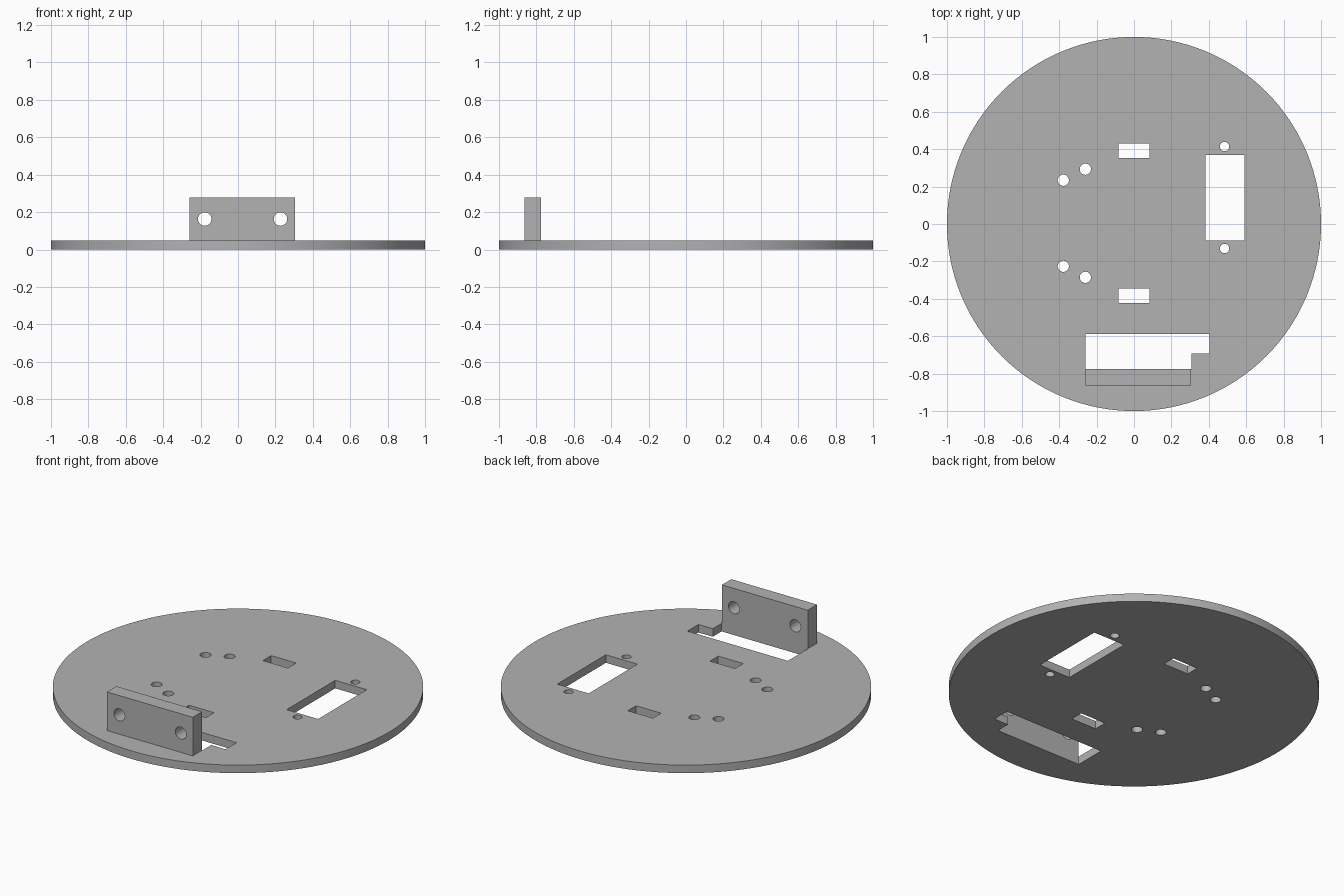
import bpy, bmesh
from math import cos, sin, tau, radians
from mathutils import Matrix

if "Cube" in bpy.data.objects:
    bpy.data.objects.remove(bpy.data.objects["Cube"])

THICK = 0.048

grey = bpy.data.materials.new("plain_grey")
grey.use_nodes = True
grey.diffuse_color = (0.45, 0.45, 0.45, 1)
grey.node_tree.nodes["Principled BSDF"].inputs["Base Color"].default_value = grey.diffuse_color


def circle(x, y, r, sides=32):
    return [(x + r * cos(tau * i / sides), y + r * sin(tau * i / sides)) for i in range(sides)]


def rect(x0, x1, y0, y1):
    return [(x0, y0), (x1, y0), (x1, y1), (x0, y1)]


def sheet(name, outlines, depth, matrix):
    """Fill the first outline, leave the others open, and extrude to depth."""
    curve = bpy.data.curves.new(name + "_profile", "CURVE")
    curve.dimensions = "2D"
    curve.fill_mode = "BOTH"
    curve.extrude = depth / 2
    for points in outlines:
        spline = curve.splines.new("POLY")
        spline.points.add(len(points) - 1)
        for p, (x, y) in zip(spline.points, points):
            p.co = (x, y, 0, 1)
        spline.use_cyclic_u = True
    profile = bpy.data.objects.new(name + "_profile", curve)
    bpy.context.collection.objects.link(profile)
    bpy.context.view_layer.update()
    graph = bpy.context.evaluated_depsgraph_get()
    mesh = bpy.data.meshes.new_from_object(profile.evaluated_get(graph))
    bpy.data.objects.remove(profile)

    # Weld the walls to the caps and place the part
    bm = bmesh.new()
    bm.from_mesh(mesh)
    bmesh.ops.remove_doubles(bm, verts=bm.verts, dist=0.0001)
    bmesh.ops.transform(bm, matrix=matrix, verts=bm.verts)
    bmesh.ops.recalc_face_normals(bm, faces=bm.faces)
    bm.to_mesh(mesh)
    bm.free()
    mesh.name = name
    mesh.materials.clear()
    mesh.materials.append(grey)
    obj = bpy.data.objects.new(name, mesh)
    bpy.context.collection.objects.link(obj)
    bpy.ops.object.select_all(action="DESELECT")
    obj.select_set(True)
    bpy.context.view_layer.objects.active = obj
    bpy.ops.object.shade_smooth_by_angle(angle=radians(30))
    return obj


# Round base plate with its openings
plate = [circle(0, 0, 1, 128)]
plate.append(rect(0.382, 0.59, -0.088, 0.37))            # large side window
plate += [circle(0.484, y, 0.025) for y in (-0.131, 0.414)]
for side in (-1, 1):                                     # wheel slots and motor holes
    mid = 0.004
    plate.append(rect(-0.083, 0.083, mid + side * 0.387 - 0.039, mid + side * 0.387 + 0.039))
    plate.append(circle(-0.378, mid + side * 0.23, 0.03))
    plate.append(circle(-0.26, mid + side * 0.289, 0.03))
plate.append([(-0.26, -0.775), (0.308, -0.775), (0.308, -0.692),
              (0.403, -0.692), (0.403, -0.588), (-0.26, -0.588)])  # stepped slot
sheet("base_plate", plate, THICK, Matrix.Translation((0, 0, THICK / 2)))

# Upright bracket with two screw holes
bracket = [rect(-0.26, 0.306, THICK, 0.278)]
bracket += [circle(x, 0.163, 0.036) for x in (-0.178, 0.227)]
sheet("upright_bracket", bracket, 0.088,
      Matrix.Translation((0, -0.819, 0)) @ Matrix.Rotation(radians(90), 4, "X"))
